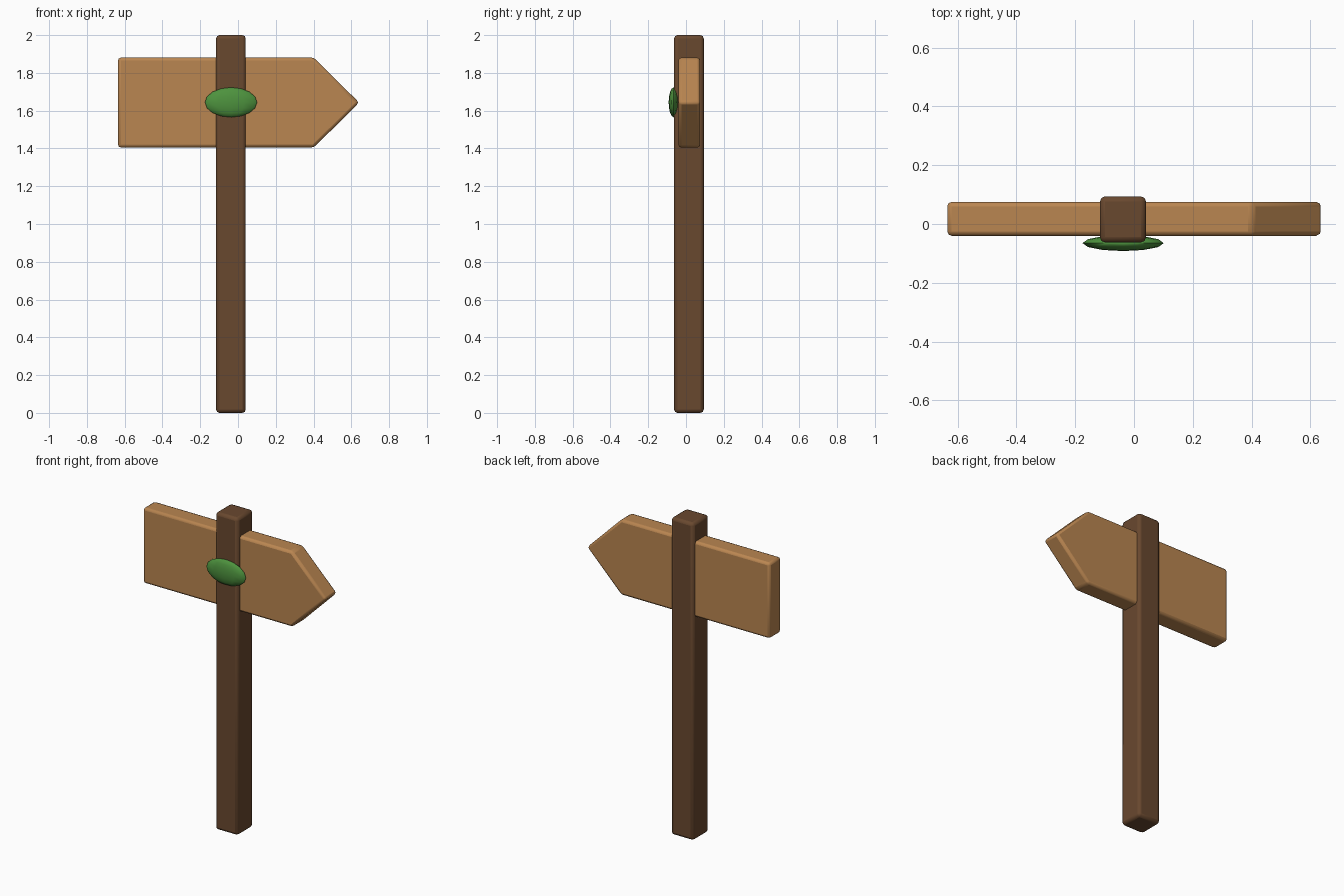
import bpy
import bmesh
import math

if "Cube" in bpy.data.objects:
    bpy.data.objects.remove(bpy.data.objects["Cube"])


def material(name, color):
    m = bpy.data.materials.new(name)
    m.diffuse_color = (*color, 1)
    m.use_nodes = True
    m.node_tree.nodes["Principled BSDF"].inputs["Base Color"].default_value = m.diffuse_color
    return m


dark_wood = material("dark wood", (0.141, 0.065, 0.028))
light_wood = material("light wood", (0.49, 0.238, 0.082))
leaf_green = material("leaf green", (0.075, 0.29, 0.048))


def finish(bm, name, mat, bevel=0.0):
    """Turn a bmesh into a smooth-shaded object, optionally with rounded edges."""
    bmesh.ops.recalc_face_normals(bm, faces=bm.faces)
    mesh = bpy.data.meshes.new(name)
    bm.to_mesh(mesh)
    bm.free()
    mesh.materials.append(mat)
    obj = bpy.data.objects.new(name, mesh)
    bpy.context.collection.objects.link(obj)
    if bevel:
        mod = obj.modifiers.new("rounded edges", 'BEVEL')
        mod.width = bevel
        mod.segments = 2
        mod.limit_method = 'ANGLE'
        mod.angle_limit = math.radians(30)
    bpy.ops.object.select_all(action='DESELECT')
    obj.select_set(True)
    bpy.context.view_layer.objects.active = obj
    bpy.ops.object.shade_smooth_by_angle(angle=math.radians(40))
    return obj


def prism(name, outline, y0, y1, mat, bevel):
    """Extrude an x/z outline from y0 to y1."""
    bm = bmesh.new()
    face = bm.faces.new([bm.verts.new((x, y0, z)) for x, z in outline])
    new = bmesh.ops.extrude_face_region(bm, geom=[face])["geom"]
    bmesh.ops.translate(bm, vec=(0, y1 - y0, 0),
                        verts=[v for v in new if isinstance(v, bmesh.types.BMVert)])
    return finish(bm, name, mat, bevel)


# Square upright post
prism("post", [(-0.116, 0), (0.041, 0), (0.041, 2), (-0.116, 2)],
      -0.063, 0.094, dark_wood, 0.018)

# Arrow-shaped board passing through the post
prism("arrow_board",
      [(-0.635, 1.405), (0.402, 1.405), (0.641, 1.643), (0.402, 1.881), (-0.635, 1.881)],
      -0.04, 0.075, light_wood, 0.015)

# Flattened leaf on the front of the post
bm = bmesh.new()
bmesh.ops.create_uvsphere(bm, u_segments=12, v_segments=8, radius=1)
bmesh.ops.scale(bm, vec=(0.138, 0.027, 0.079), verts=bm.verts)
bmesh.ops.translate(bm, vec=(-0.037, -0.065, 1.644), verts=bm.verts)
leaf = finish(bm, "leaf", leaf_green)
leaf.data.shade_smooth()
